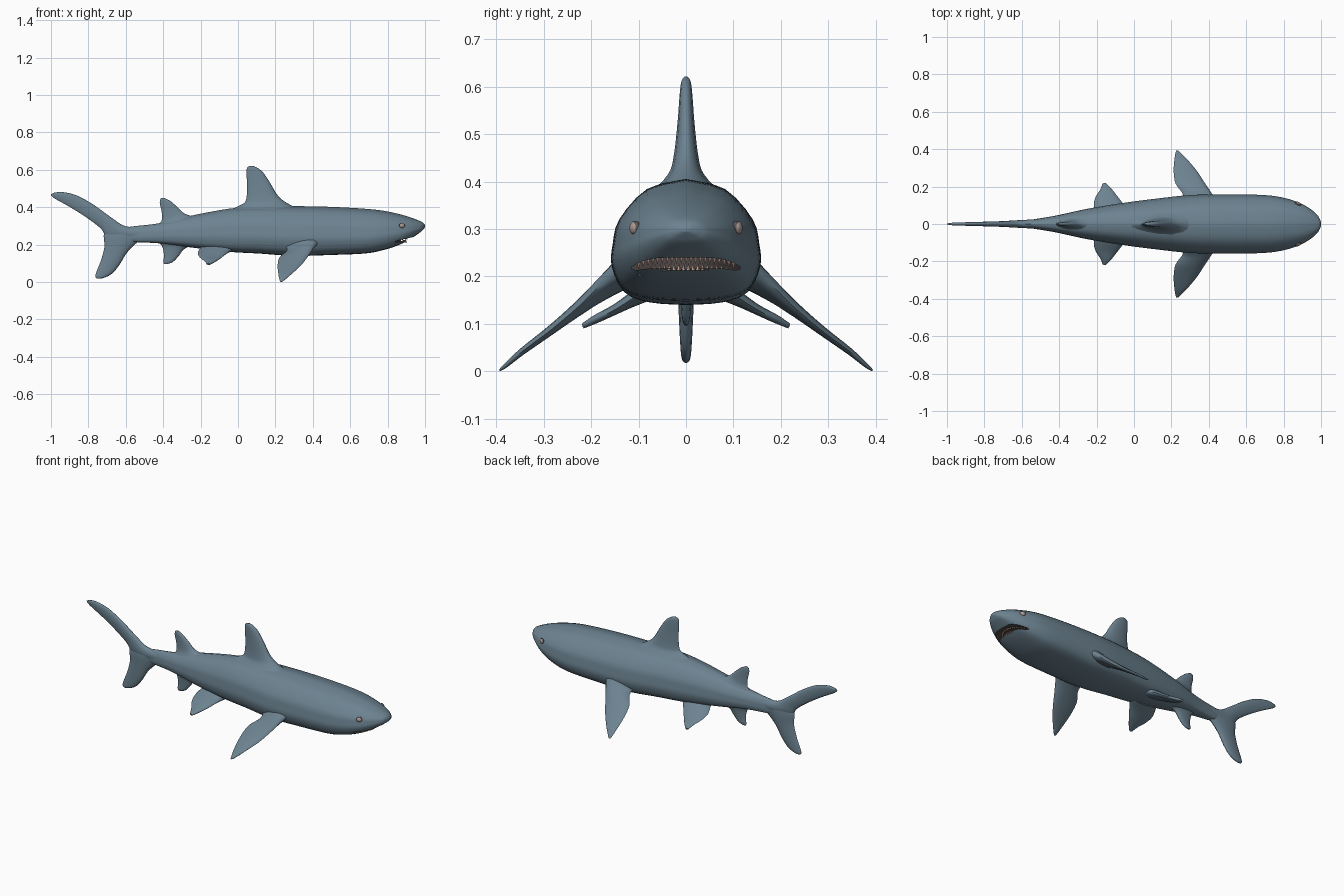
import bpy, bmesh, math
from mathutils import Vector, Matrix

if "Cube" in bpy.data.objects:
    bpy.data.objects.remove(bpy.data.objects["Cube"])


def material(name, rgb):
    m = bpy.data.materials.new(name)
    m.diffuse_color = (*rgb, 1)
    m.use_nodes = True
    m.node_tree.nodes["Principled BSDF"].inputs["Base Color"].default_value = m.diffuse_color
    return m


SKIN = material("slate_blue_skin", (0.15, 0.225, 0.28))
MOUTH = material("dark_mouth", (0.09, 0.07, 0.07))
TOOTH = material("tooth_tan", (0.50, 0.35, 0.29))
EYE = material("eye_tan", (0.42, 0.32, 0.29))
PUPIL = material("eye_rim", (0.10, 0.09, 0.09))


def spline(pts, n):
    """Catmull-Rom resampling of tuples, n steps per span."""
    pts = [Vector(p) for p in pts]
    out = []
    for i in range(len(pts) - 1):
        a, b, c, d = (pts[max(i - 1, 0)], pts[i], pts[i + 1],
                      pts[min(i + 2, len(pts) - 1)])
        for k in range(n):
            t = k / n
            out.append(0.5 * (2 * b + (c - a) * t + (2 * a - 5 * b + 4 * c - d) * t * t
                              + (3 * b - a - 3 * c + d) * t ** 3))
    return out + [pts[-1]]


def finish(bm, name, mats, angle=50):
    bmesh.ops.recalc_face_normals(bm, faces=bm.faces)
    me = bpy.data.meshes.new(name)
    bm.to_mesh(me)
    bm.free()
    ob = bpy.data.objects.new(name, me)
    bpy.context.collection.objects.link(ob)
    for m in mats:
        me.materials.append(m)
    bpy.ops.object.select_all(action='DESELECT')
    bpy.context.view_layer.objects.active = ob
    ob.select_set(True)
    if angle:
        bpy.ops.object.shade_smooth_by_angle(angle=math.radians(angle))
    return ob


def loft(rings):
    bm = bmesh.new()
    rows = [[bm.verts.new(p) for p in r] for r in rings]
    n = len(rows[0])
    for a, b in zip(rows, rows[1:]):
        for i in range(n):
            bm.faces.new((a[i], a[(i + 1) % n], b[(i + 1) % n], b[i]))
    bm.faces.new(rows[0])
    bm.faces.new(rows[-1])
    return bm


def mirror(ob):
    ob.modifiers.new("both_sides", 'MIRROR').use_axis = (False, True, False)


# Body: stations of x, top z, bottom z, half width
stations = spline([
    (-.66, .285, .235, .010), (-.56, .298, .215, .022), (-.42, .315, .207, .045),
    (-.25, .355, .185, .082), (-.05, .392, .162, .115), (.12, .405, .152, .137),
    (.30, .406, .140, .156), (.50, .402, .145, .160), (.68, .392, .153, .157),
    (.78, .381, .172, .146), (.86, .364, .198, .124), (.91, .350, .224, .102),
    (.95, .336, .249, .076), (.98, .323, .270, .049), (.993, .314, .284, .028),
    (1.0, .304, .294, .008)], 5)
half = spline([(0, 0), (.48, .02), (.82, .10), (.98, .30), (.965, .48),
               (.88, .68), (.52, .92), (0, 1)], 3)
section = list(half) + [Vector((-p.x, p.y)) for p in reversed(half[1:-1])]
body = finish(loft([[(x, p.x * w, b + p.y * (t - b)) for p in section]
                    for x, t, b, w in stations]), "body", [SKIN], 40)

# Mouth slot cut with a wide, drooping arch, deeper at the sides


def lip(y):
    return 0.240 - 1.5 * abs(y / .112) ** 4 * .012


def jaw_x(y):
    return 0.918 - 6.6 * y * y


rings = []
for i in range(21):
    y = -.114 + .228 * i / 20
    z1, x0 = lip(y), jaw_x(y) - .05
    h = .006 + .018 * max(0, 1 - (y / .114) ** 2) ** .5
    rings.append([(x0, y, z1 - h), (1.05, y, z1 - h), (1.05, y, z1), (x0, y, z1)])
cutter = finish(loft(rings), "mouth_cutter", [MOUTH], 0)
cutter.hide_render = True
cutter.hide_viewport = True
cut = body.modifiers.new("mouth", 'BOOLEAN')
cut.operation = 'DIFFERENCE'
cut.solver = 'EXACT'
cut.object = cutter
cut.material_mode = 'TRANSFER'

# Teeth: two rows of small points following the jaw
bm = bmesh.new()
for i in range(21):
    y = -.1 + .2 * i / 20
    for z, tilt, dx in ((lip(y) - .006, math.pi, -.014), (lip(y) - .019, 0, -.020)):
        if tilt == 0:
            y += .005
        if abs(y) > .101:
            continue
        bmesh.ops.create_cone(
            bm, segments=5, radius1=.0052, radius2=0, depth=.017, cap_ends=True,
            matrix=Matrix.Translation((jaw_x(y) + dx, y, z)) @ Matrix.Rotation(tilt, 4, 'X'))
finish(bm, "teeth", [TOOTH], 0)

# Eyes: flattened ball in a darker rim
for name, mat, r, out in (("eye_rim", PUPIL, .017, 0), ("eye", EYE, .0145, .003)):
    bm = bmesh.new()
    bmesh.ops.create_uvsphere(
        bm, u_segments=16, v_segments=10, radius=r,
        matrix=Matrix.Translation((.877 + out * .4, .107 + out, .302))
        @ Matrix.Rotation(-.45, 4, 'Z') @ Matrix.Diagonal((1, .55, .9, 1)))
    mirror(finish(bm, name, [mat]))


def fin(name, rows, side=(0, 1, 0), paired=False):
    """Rows of (leading point, trailing point, half thickness), root to tip."""
    side = Vector(side).normalized()
    rings = []
    for v in spline([(*a, *b, t) for a, b, t in rows], 4):
        le, te, t = Vector(v[0:3]), Vector(v[3:6]), max(v[6], .001)
        ring = []
        for k in range(16):
            a = 2 * math.pi * k / 16
            u = .5 - .5 * math.cos(a)
            ring.append(le.lerp(te, u) + side * t * math.sin(a) * (1.12 - .45 * u))
        rings.append(ring)
    ob = finish(loft(rings), name, [SKIN], 60)
    if paired:
        mirror(ob)


def upright(name, rows):
    fin(name, [((a, 0, b), (c, 0, d), t) for a, b, c, d, t in rows])


# Centre-line fins: leading x z, trailing x z, half thickness
upright("dorsal_fin", [
    (.36, .375, -.08, .365, .085), (.27, .418, .005, .408, .042),
    (.215, .46, .04, .432, .029), (.172, .53, .049, .50, .020),
    (.135, .585, .046, .57, .015), (.105, .61, .048, .61, .011), (.08, .621, .06, .62, .004)])
upright("rear_dorsal_fin", [
    (-.22, .345, -.46, .285, .040), (-.285, .366, -.41, .325, .020),
    (-.325, .402, -.408, .375, .013), (-.36, .432, -.418, .42, .010),
    (-.385, .446, -.416, .442, .007), (-.395, .451, -.41, .449, .003)])
upright("anal_fin", [
    (-.22, .205, -.45, .225, .030), (-.285, .178, -.408, .195, .018),
    (-.315, .142, -.396, .145, .012), (-.345, .110, -.399, .110, .009),
    (-.37, .098, -.395, .096, .004)])
upright("upper_tail_fin", [
    (-.50, .295, -.56, .215, .028), (-.60, .298, -.69, .235, .021),
    (-.68, .347, -.735, .288, .017), (-.77, .412, -.81, .345, .014),
    (-.86, .462, -.90, .402, .011), (-.935, .481, -.972, .442, .009),
    (-.975, .479, -.996, .460, .006), (-.99, .475, -1.0, .469, .003)])
upright("lower_tail_fin", [
    (-.51, .235, -.66, .305, .022), (-.55, .202, -.715, .262, .022),
    (-.595, .155, -.714, .19, .019), (-.632, .095, -.732, .118, .016),
    (-.67, .048, -.755, .06, .013), (-.71, .025, -.763, .032, .010), (-.74, .018, -.757, .02, .004)])

# Paired fins sweeping out and down
fin("pectoral_fin", [
    ((.46, .10, .235), (.24, .10, .215), .045), ((.415, .165, .195), (.262, .155, .17), .025),
    ((.375, .225, .138), (.223, .215, .135), .016), ((.335, .285, .087), (.212, .28, .09), .011),
    ((.285, .345, .042), (.216, .345, .042), .008), ((.25, .38, .012), (.222, .38, .012), .005),
    ((.235, .393, .002), (.226, .393, .002), .002)], (0, .62, .78), True)
fin("pelvic_fin", [
    ((-.01, .05, .185), (-.20, .05, .185), .028), ((-.055, .105, .158), (-.215, .10, .155), .018),
    ((-.09, .15, .130), (-.205, .145, .133), .012), ((-.122, .19, .110), (-.18, .185, .113), .010),
    ((-.15, .218, .095), (-.168, .216, .097), .006)], (0, .4, .9), True)
